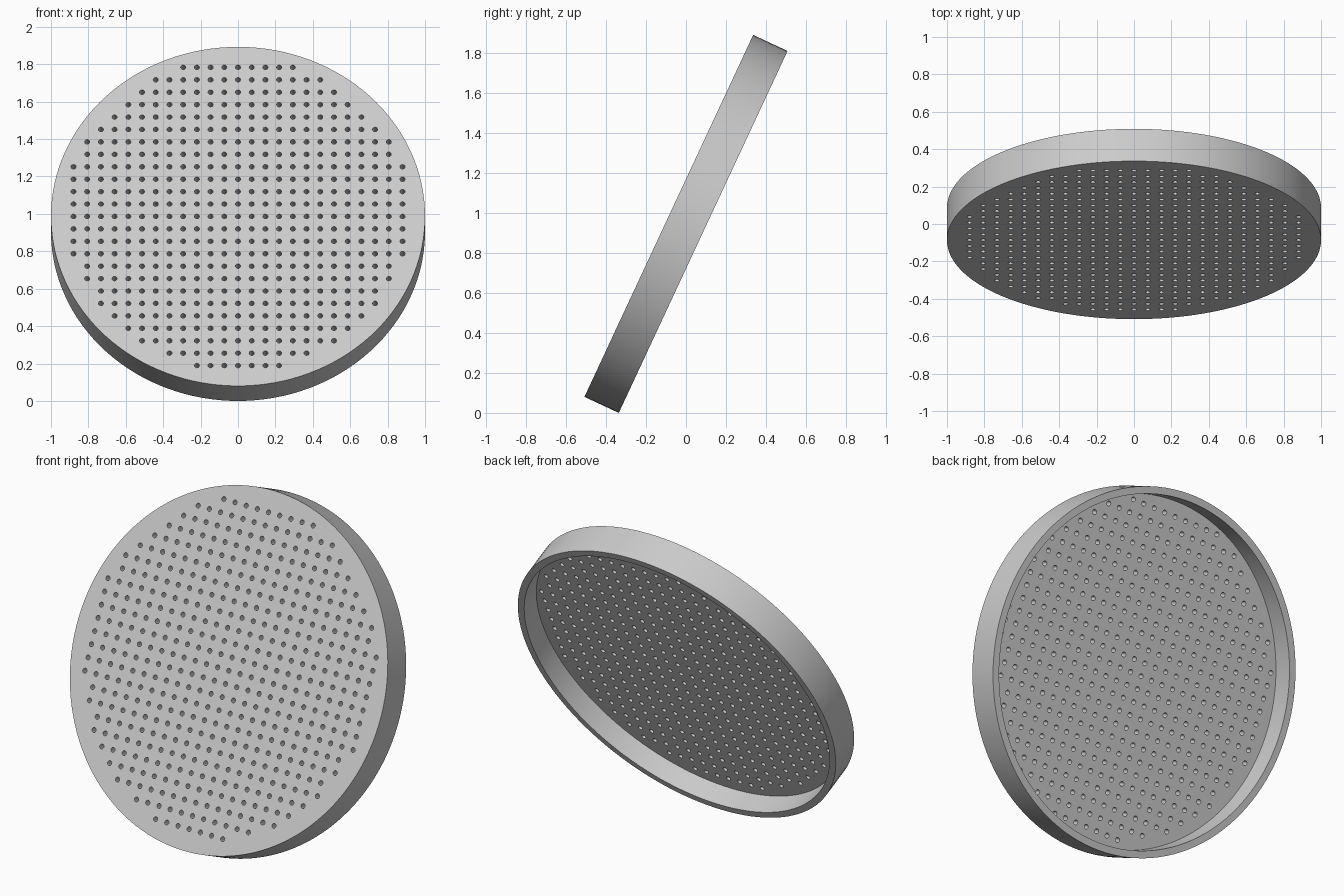
import bpy, bmesh, math
from mathutils import Matrix, Vector

if "Cube" in bpy.data.objects:
    bpy.data.objects.remove(bpy.data.objects["Cube"], do_unlink=True)

TILT = math.radians(25)
RADIUS, INNER, DEPTH, FLOOR = 1.0, 0.96, 0.19, 0.065
PITCH, HOLE = 0.0733, 0.0135

metal = bpy.data.materials.new("light grey metal")
metal.use_nodes = True
grey = (0.6, 0.6, 0.6, 1)
metal.diffuse_color = grey
metal.node_tree.nodes["Principled BSDF"].inputs["Base Color"].default_value = grey


def make_object(name, bm):
    bmesh.ops.recalc_face_normals(bm, faces=bm.faces)
    mesh = bpy.data.meshes.new(name)
    bm.to_mesh(mesh)
    bm.free()
    obj = bpy.data.objects.new(name, mesh)
    bpy.context.collection.objects.link(obj)
    mesh.materials.append(metal)
    return obj


# Shallow round pan: spin the wall profile, then cap front plate and floor
bm = bmesh.new()
low, high = -DEPTH / 2, DEPTH / 2
profile = [(RADIUS, low), (RADIUS, high), (INNER, high), (INNER, low + FLOOR)]
verts = [bm.verts.new((r, 0, z)) for r, z in profile]
edges = [bm.edges.new(pair) for pair in zip(verts, verts[1:])]
bmesh.ops.spin(bm, geom=verts + edges, cent=(0, 0, 0), axis=(0, 0, 1),
               angle=math.tau, steps=128, use_merge=True)
bmesh.ops.remove_doubles(bm, verts=bm.verts, dist=0.0001)
bmesh.ops.holes_fill(bm, edges=[e for e in bm.edges if e.is_boundary], sides=0)
pan = make_object("perforated_pan", bm)

# Square grid of drill cutters, limited to the round plate
bm = bmesh.new()
for row in range(-12, 13):
    limit = 161 if row > 0 else 155
    for col in range(-12, 13):
        if row * row + col * col < limit:
            spot = Vector((col * PITCH, -row * PITCH, low))
            bmesh.ops.create_cone(bm, cap_ends=True, segments=16, radius1=HOLE,
                                  radius2=HOLE, depth=FLOOR * 3,
                                  matrix=Matrix.Translation(spot))
drills = make_object("hole_cutters", bm)
drills.hide_render = True

# Drill the holes
cut = pan.modifiers.new("holes", "BOOLEAN")
cut.operation = "DIFFERENCE"
cut.solver = "EXACT"
cut.object = drills
bpy.ops.object.select_all(action="DESELECT")
bpy.context.view_layer.objects.active = pan
pan.select_set(True)
bpy.ops.object.modifier_apply(modifier=cut.name)
bpy.data.objects.remove(drills, do_unlink=True)
bpy.ops.object.shade_smooth_by_angle(angle=math.radians(40))

# Lean the pan back so that it rests on its lower rim
pan.rotation_euler = (-math.pi / 2 - TILT, 0, 0)
pan.location.z = RADIUS * math.cos(TILT) + DEPTH / 2 * math.sin(TILT)
